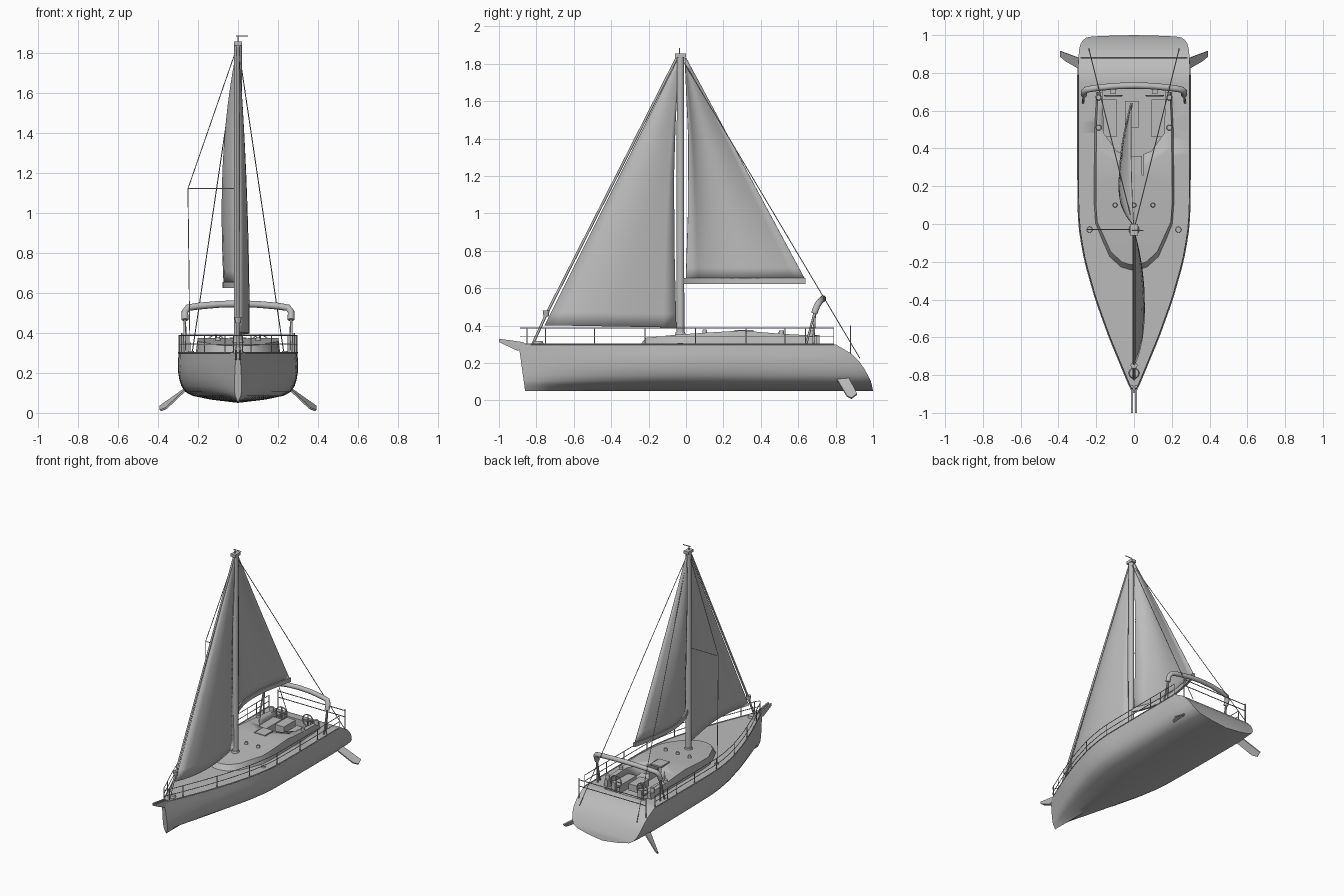
import bpy, bmesh, math
from mathutils import Vector

if "Cube" in bpy.data.objects:
    bpy.data.objects.remove(bpy.data.objects["Cube"])

grey = bpy.data.materials.new("plain grey")
grey.use_nodes = True
COLOUR = (0.5, 0.5, 0.5, 1)
grey.diffuse_color = COLOUR
grey.node_tree.nodes["Principled BSDF"].inputs["Base Color"].default_value = COLOUR


def interp(table, v):
    for (a, p), (b, q) in zip(table, table[1:]):
        if v <= b:
            return p + (q - p) * max(0, (v - a) / (b - a))
    return table[-1][1]


def finish(name, bm, angle=35):
    bmesh.ops.recalc_face_normals(bm, faces=bm.faces)
    me = bpy.data.meshes.new(name)
    bm.to_mesh(me)
    bm.free()
    ob = bpy.data.objects.new(name, me)
    bpy.context.collection.objects.link(ob)
    me.materials.append(grey)
    if angle:
        bpy.ops.object.select_all(action='DESELECT')
        ob.select_set(True)
        bpy.context.view_layer.objects.active = ob
        bpy.ops.object.shade_smooth_by_angle(angle=math.radians(angle))
    return ob


def tube(name, paths, r, sides=6):
    """Round rods along one or more point lists."""
    cu = bpy.data.curves.new(name, 'CURVE')
    cu.dimensions = '3D'
    cu.bevel_depth = r
    cu.bevel_resolution = max(0, sides // 2 - 2)
    cu.use_fill_caps = True
    for pts in paths:
        sp = cu.splines.new('POLY')
        sp.points.add(len(pts) - 1)
        for p, co in zip(sp.points, pts):
            p.co = (*co, 1)
    cu.materials.append(grey)
    ob = bpy.data.objects.new(name, cu)
    bpy.context.collection.objects.link(ob)
    return ob


def box(name, loc, size):
    bm = bmesh.new()
    bmesh.ops.create_cube(bm, size=1)
    bmesh.ops.scale(bm, vec=size, verts=bm.verts)
    bmesh.ops.translate(bm, vec=loc, verts=bm.verts)
    return finish(name, bm, 0)


def drum(name, loc, r1, r2, h):
    bm = bmesh.new()
    bmesh.ops.create_cone(bm, cap_ends=True, segments=20, radius1=r1, radius2=r2, depth=h)
    bmesh.ops.translate(bm, vec=Vector(loc) + Vector((0, 0, h / 2)), verts=bm.verts)
    return finish(name, bm)


def prism(name, half, z0, z1, top=lambda x, y: (x, y)):
    """Mirrored outline (x, y) raised from z0 to z1(y), closed by quads across."""
    bm = bmesh.new()
    rows = []
    for x, y in half:
        tx, ty = top(x, y)
        rows.append([bm.verts.new(c) for c in
                     ((x, y, z0), (tx, ty, z1(y)), (-tx, ty, z1(y)), (-x, y, z0))])
    for a, b in zip(rows, rows[1:]):
        for i in range(4):
            bm.faces.new((a[i], a[(i + 1) % 4], b[(i + 1) % 4], b[i]))
    bm.faces.new(rows[0])
    bm.faces.new(rows[-1])
    return finish(name, bm)


# Hull, lofted from bow to raked stern
BEAM = [(-.9, .008), (-.8, .05), (-.6, .133), (-.4, .205), (-.2, .262), (-.05, .289),
        (.06, .298), (.3, .3), (.8, .3), (1, .285)]
STERN = [(.05, 1), (.1, .99), (.15, .965), (.2, .935), (.25, .885), (.3, .8)]
SECTION = [(.99, .3), (1, .25), (1, .21), (.98, .17), (.945, .135), (.88, .105), (.76, .085),
           (.45, .066), (0, .05)]
bm = bmesh.new()
rings = []
for i in range(33):
    s = i / 32
    ring = []
    for frac, z in SECTION:
        bow = -.86 - .035 * (z - .05) / .25
        y = bow + s * (interp(STERN, z) - bow)
        ring.append((frac ** (1 + .8 * (1 - s) ** 2) * interp(BEAM, y), y, z))
    ring += [(-x, y, z) for x, y, z in reversed(ring[:-1])]
    rings.append([bm.verts.new(c) for c in ring])
n = len(rings[0])
for a, b in zip(rings, rings[1:]):
    for j in range(n):
        bm.faces.new((a[j], a[(j + 1) % n], b[(j + 1) % n], b[j]))
for ring in (rings[0], rings[-1]):
    for j in range(n // 2 - 1):
        bm.faces.new((ring[j], ring[j + 1], ring[n - 2 - j], ring[n - 1 - j]))
    bm.faces.new(ring[n // 2 - 1:n // 2 + 2])
hull = finish("hull", bm)

# Cabin with sloped front
CABIN_TOP = [(-.25, .335), (-.1, .35), (.1, .362), (.3, .374), (.5, .357), (.72, .345)]
outline = [(.02, -.25), (.07, -.235), (.13, -.18), (.165, -.1), (.205, .0), (.212, .1),
           (.212, .2), (.212, .3), (.21, .4), (.21, .5), (.205, .6), (.2, .7)]
cabin = prism("cabin", outline, .29, lambda y: interp(CABIN_TOP, y),
              lambda x, y: (x * .95, y + .035 * max(0, min(1, -y * 5 + .3))))

# Cockpit well cut through cabin and deck
well = prism("cockpit_cutter", [(.05, .26), (.05, .37), (.09, .385), (.16, .48), (.168, .74)],
             .25, lambda y: .6)
well.hide_render = True
for ob in (hull, cabin):
    mod = ob.modifiers.new("cockpit", 'BOOLEAN')
    mod.object, mod.operation, mod.solver = well, 'DIFFERENCE', 'EXACT'
    bpy.context.view_layer.objects.active = ob
    bpy.ops.object.modifier_apply(modifier="cockpit")
bpy.data.objects.remove(well)

# Cockpit furniture, winches and rudders on both sides
for side, s in (("left", 1), ("right", -1)):
    box(side + "_bench", (s * .128, .56, .28), (.07, .2, .06))
    box(side + "_helm_post", (s * .11, .7, .3), (.03, .025, .1))
    ring = [(s * .11 + .045 * math.cos(a), .68, .345 + .045 * math.sin(a))
            for a in [k * math.tau / 20 for k in range(21)]]
    spokes = [[ring[k], ring[k + 10]] for k in (0, 5)]
    tube(side + "_wheel", [ring] + spokes, .004)
    for y in (.51, .67):
        drum(side + "_winch", (s * .187, y, .34), .017, .013, .035)
    drum(side + "_chainplate", (s * .235, -.03, .29), .018, .014, .018)
    bm = bmesh.new()
    blade = [(.25, .8, .12), (.25, .865, .125), (.385, .915, .03), (.385, .885, .008), (.355, .86, .02)]
    face = bm.faces.new([bm.verts.new((s * x, y, z)) for x, y, z in blade])
    ext = bmesh.ops.extrude_face_region(bm, geom=[face])
    bmesh.ops.translate(bm, vec=(s * .006, 0, .007),
                        verts=[v for v in ext["geom"] if isinstance(v, bmesh.types.BMVert)])
    finish(side + "_rudder", bm, 0)
box("cockpit_table", (-.01, .58, .315), (.075, .14, .05))
box("companionway_hatch", (0, .31, .37), (.085, .1, .012))
for x, y in ((0, .1), (.1, .1), (-.1, .1)):
    drum("deck_vent", (x, y, .355), .014, .01, .024)

# Guard rails, posts and toe rail
def edge(y, z, s, inset=.006):
    return (s * (interp(BEAM, y) - inset), y, z)


POSTS = (-.85, -.75, -.49, -.22, .05, .32, .53, .64, .79)
span = [-.86 + 1.65 * k / 24 for k in range(25)]
for side, s in (("left", 1), ("right", -1)):
    tube(side + "_rails", [[edge(y, z, s) for y in span] for z in (.343, .387)], .0025)
    tube(side + "_posts", [[edge(y, .29, s), edge(y, .389, s)] for y in POSTS], .003)
    tube(side + "_toe_rail", [[edge(y, .301, s, .003) for y in span]], .004)
    tube(side + "_stern_post", [[(s * .28, .88, .24), (s * .28, .88, .4)]], .004)
tube("stern_rails", [[(-.28, .88, z), (.28, .88, z)] for z in (.343, .39)], .003)
tube("bow_rail", [[edge(-.86, z, -1), (0, -.885, z), edge(-.86, z, 1)] for z in (.343, .387)], .0025)

# Stern arch on slim legs
half_arch = [(.265, .685, .465), (.265, .7, .505), (.25, .712, .525), (.2, .72, .533), (.1, .73, .542)]
tube("arch", [half_arch + [(0, .733, .545)] + [(-x, y, z) for x, y, z in half_arch[::-1]]], .017, 12)
tube("arch_legs", [[(s * x, .64 + d, .29), (s * .265, .69, .48)]
                   for s in (1, -1) for x, d in ((.27, 0), (.262, .04))], .006, 8)

# Bowsprit of two prongs
for s in (1, -1):
    bm = bmesh.new()
    prong = [(-1, .33), (-1, .312), (-.9, .265), (-.85, .295), (-.87, .312)]
    face = bm.faces.new([bm.verts.new((s * .006, y, z)) for y, z in prong])
    ext = bmesh.ops.extrude_face_region(bm, geom=[face])
    bmesh.ops.translate(bm, vec=(s * .01, 0, 0),
                        verts=[v for v in ext["geom"] if isinstance(v, bmesh.types.BMVert)])
    finish("bowsprit", bm, 0)

# Mast, vane and standing rigging
HEAD = (0, -.03, 1.84)
drum("mast", (0, -.03, .3), .021, .019, 1.55)
drum("mast_collar", (0, -.03, .345), .03, .025, .02)
box("masthead", (0, -.03, 1.845), (.04, .06, .02))
tube("wind_vane", [[(0, -.035, 1.85), (0, -.035, 1.885)], [(-.01, -.035, 1.882), (.05, -.035, 1.882)]], .003)
tube("backstays", [[HEAD, (s * .24, .93, .225)] for s in (1, -1)], .0025)
tube("side_shroud", [[HEAD, (-.25, -.03, 1.12), (-.24, -.03, .3)],
                     [(0, -.03, 1.12), (-.25, -.03, 1.12)]], .0025)
tube("forestay", [[(0, -.82, .3), (0, -.745, .465), (0, -.05, 1.83)]], .007, 8)
drum("furling_drum", (0, -.748, .45), .014, .018, .03)
drum("bow_windlass", (0, -.79, .295), .03, .024, .022)


# Sails: curved sheets from foot to head
def sail(name, foot, luff, leech, belly, z0):
    """foot(t) gives z; luff and leech are (z, y) tables; belly(t, h) gives x."""
    bm = bmesh.new()
    grid = []
    for i in range(21):
        h = i / 20
        z = z0 + (1.83 - z0) * h
        a, b = interp(luff, z), interp(leech, z)
        grid.append([bm.verts.new((belly(t / 10, h), a + (b - a) * t / 10, z + foot(t / 10) * (1 - h)))
                     for t in range(11)])
    for p, q in zip(grid, grid[1:]):
        for j in range(10):
            bm.faces.new((p[j], p[j + 1], q[j + 1], q[j]))
    ob = finish(name, bm, 60)
    mod = ob.modifiers.new("cloth", 'SOLIDIFY')
    mod.thickness = .003
    return ob


def curve(t):
    return math.sin(math.pi * t ** .8)


sail("jib", lambda t: .012 * (1 - t), [(.39, -.755), (1.83, -.04)],
     [(.39, -.052), (.8, -.062), (1.2, -.065), (1.5, -.056), (1.83, -.036)],
     lambda t, h: .055 * curve(t) * (1 - h ** 2), .39)
sail("mainsail", lambda t: 0, [(.65, .0), (1, .012), (1.4, .014), (1.83, -.005)],
     [(.65, .635), (1.83, .0)],
     lambda t, h: -(.065 * curve(t) + .012 * t) * (1 - h ** 2) * (1 + .8 * h), .65)

# Boom follows the foot of the mainsail
bm = bmesh.new()
rows = []
for k in range(13):
    t = k / 12
    x, y = -.065 * curve(t) - .012 * t, -.01 + .65 * t
    rows.append([bm.verts.new((x + dx, y, z)) for dx, z in
                 ((-.008, .655), (.008, .655), (.008, .624), (-.008, .624))])
for a, b in zip(rows, rows[1:]):
    for j in range(4):
        bm.faces.new((a[j], a[(j + 1) % 4], b[(j + 1) % 4], b[j]))
bm.faces.new(rows[0])
bm.faces.new(rows[-1])
finish("boom", bm)
